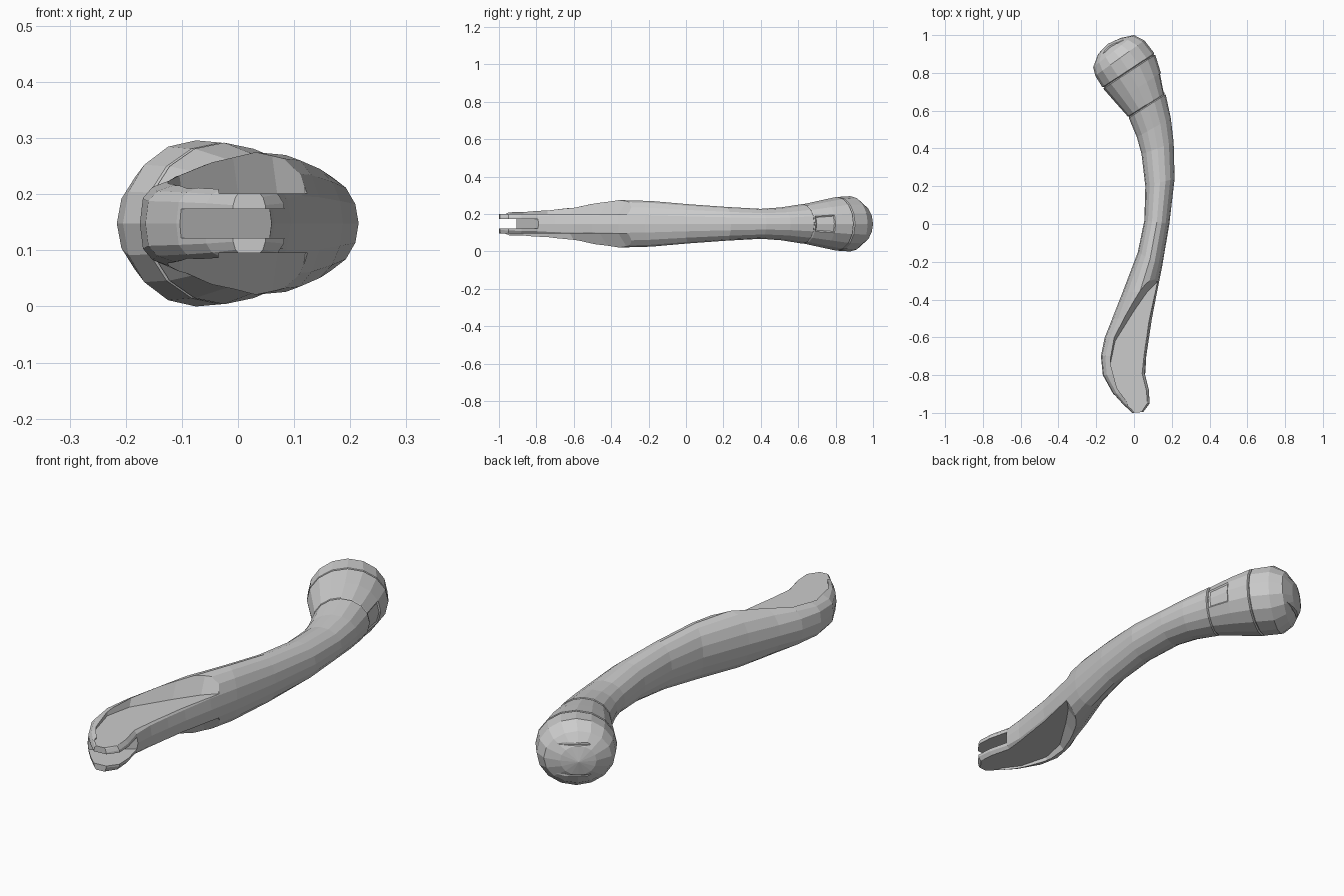
import bpy, bmesh, math
from mathutils import Vector

if "Cube" in bpy.data.objects:
    bpy.data.objects.remove(bpy.data.objects["Cube"])

ZC = 0.148      # mid height of the handle
SIDES = 16

grey = bpy.data.materials.new("light grey")
grey.diffuse_color = (0.6, 0.6, 0.6, 1)
grey.use_nodes = True
grey.node_tree.nodes["Principled BSDF"].inputs["Base Color"].default_value = grey.diffuse_color


def finish(bm, name):
    bmesh.ops.recalc_face_normals(bm, faces=bm.faces)
    me = bpy.data.meshes.new(name)
    bm.to_mesh(me)
    bm.free()
    me.materials.append(grey)
    ob = bpy.data.objects.new(name, me)
    bpy.context.collection.objects.link(ob)
    return ob


def prism(name, low, high, z0, z1):
    """Solid between two matching xy outlines at heights z0 and z1."""
    bm = bmesh.new()
    a = [bm.verts.new((x, y, z0)) for x, y in low]
    b = [bm.verts.new((x, y, z1)) for x, y in high]
    n = len(a)
    bm.faces.new(a)
    bm.faces.new(b)
    for i in range(n):
        j = (i + 1) % n
        bm.faces.new((a[i], a[j], b[j], b[i]))
    return finish(bm, name)


def cut(target, cutter):
    cutter.hide_render = True
    mod = target.modifiers.new("cut", 'BOOLEAN')
    mod.operation = 'DIFFERENCE'
    mod.solver = 'EXACT'
    mod.object = cutter
    bpy.context.view_layer.objects.active = target
    bpy.ops.object.modifier_apply(modifier=mod.name)
    bpy.data.objects.remove(cutter)


# Sections: left x, left y, right x, right y, half height
sections = [
    (-0.19, 0.90, -0.07, 0.985, 0.065),
    (-0.216, 0.83, 0.00, 1.0, 0.115),
    (-0.205, 0.785, 0.055, 0.972, 0.148),
    (-0.165, 0.72, 0.11, 0.90, 0.144),      # cap seam
    (-0.10, 0.645, 0.142, 0.80, 0.126),
    (-0.03, 0.565, 0.165, 0.69, 0.106),     # band seam
    (0.015, 0.46, 0.195, 0.56, 0.088),
    (0.04, 0.37, 0.21, 0.43, 0.08),
    (0.06, 0.20, 0.215, 0.24, 0.09),
    (0.055, 0.02, 0.187, 0.00, 0.105),
    (0.02, -0.15, 0.15, -0.22, 0.122),
    (-0.06, -0.36, 0.122, -0.36, 0.127),
    (-0.115, -0.50, 0.095, -0.50, 0.117),
    (-0.155, -0.60, 0.08, -0.60, 0.098),
    (-0.175, -0.70, 0.065, -0.70, 0.08),
    (-0.165, -0.80, 0.06, -0.79, 0.071),
    (-0.11, -0.90, 0.082, -0.88, 0.068),
    (-0.06, -0.955, 0.085, -0.95, 0.064),
    (-0.01, -1.0, 0.05, -0.995, 0.058),
]
SEAMS = (3, 5)

# Curved handle: loft through the sections, with narrow grooves at the seams
bm = bmesh.new()


def ring(sec, shift=0.0, scale=1.0):
    xl, yl, xr, yr, h = sec
    a, b = Vector((xl, yl, 0)), Vector((xr, yr, 0))
    half = (b - a) / 2
    axis = Vector((-half.y, half.x, 0)).normalized()
    mid = (a + b) / 2 + axis * shift + Vector((0, 0, ZC))
    p = 0.6 if yl < -0.65 else (0.8 if yl < -0.55 else 1.0)
    out = []
    for i in range(SIDES):
        t = 2 * math.pi * i / SIDES
        c, s = math.cos(t), math.sin(t)
        c = math.copysign(abs(c) ** p, c) if abs(c) > 1e-6 else 0
        s = math.copysign(abs(s) ** p, s) if abs(s) > 1e-6 else 0
        out.append(bm.verts.new(mid + half * c * scale + Vector((0, 0, h * s * scale))))
    return out


rings, tab_start = [], None
for k, sec in enumerate(sections):
    if k in SEAMS:
        rings += [ring(sec, 0.005), ring(sec, 0, 0.95), ring(sec, -0.005)]
    else:
        if k == 4:
            tab_start = len(rings)
        rings.append(ring(sec))

tab_faces = []
for r in range(len(rings) - 1):
    a, b = rings[r], rings[r + 1]
    for i in range(SIDES):
        j = (i + 1) % SIDES
        f = bm.faces.new((a[i], a[j], b[j], b[i]))
        if r == tab_start and i in (0, SIDES - 1):
            tab_faces.append(f)
# rounded crown of the cap, flat front end
crown = bm.verts.new((-0.14, 0.953, ZC))
for i in range(SIDES):
    bm.faces.new((rings[0][i], rings[0][(i + 1) % SIDES], crown))
bm.faces.new(rings[-1])
bmesh.ops.recalc_face_normals(bm, faces=bm.faces)
# small recessed tab on the outer side of the band
bmesh.ops.inset_region(bm, faces=tab_faces, thickness=0.006, depth=-0.005,
                       use_even_offset=True)
handle = finish(bm, "curved_handle")

# Flat cheeks: sloped pockets cut in the top and bottom of the front end
floor = [(-0.125, -0.74), (-0.10, -0.62), (0.00, -0.46), (0.07, -0.36),
         (0.12, -0.31), (0.40, -0.31), (0.40, -1.2), (-0.02, -1.2),
         (-0.035, -0.945), (-0.09, -0.87)]
brim = [(x - 0.02, y + 0.09) if 1 <= i <= 5 else (x, y)
        for i, (x, y) in enumerate(floor)]
for side in (1, -1):
    cut(handle, prism("cheek_cutter", floor, brim, ZC + side * 0.053, ZC + side * 0.20))

# Fork slot between the two front prongs
slot = [(-0.3, -1.2), (-0.3, -0.912), (-0.11, -0.912), (0.065, -0.785),
        (0.3, -0.785), (0.3, -1.2)]
cut(handle, prism("slot_cutter", slot, slot, ZC - 0.026, ZC + 0.026))

# Two shallow grooves across the end of the cap
end = [(-0.30, 0.86), (-0.203, 0.83), (-0.175, 0.895), (-0.09, 0.955),
       (-0.03, 0.985), (-0.08, 1.1)]
for side in (1, -1):
    z = ZC + side * 0.07
    cut(handle, prism("groove_cutter", end, end, z - 0.005, z + 0.005))

for poly in handle.data.polygons:
    poly.use_smooth = False
